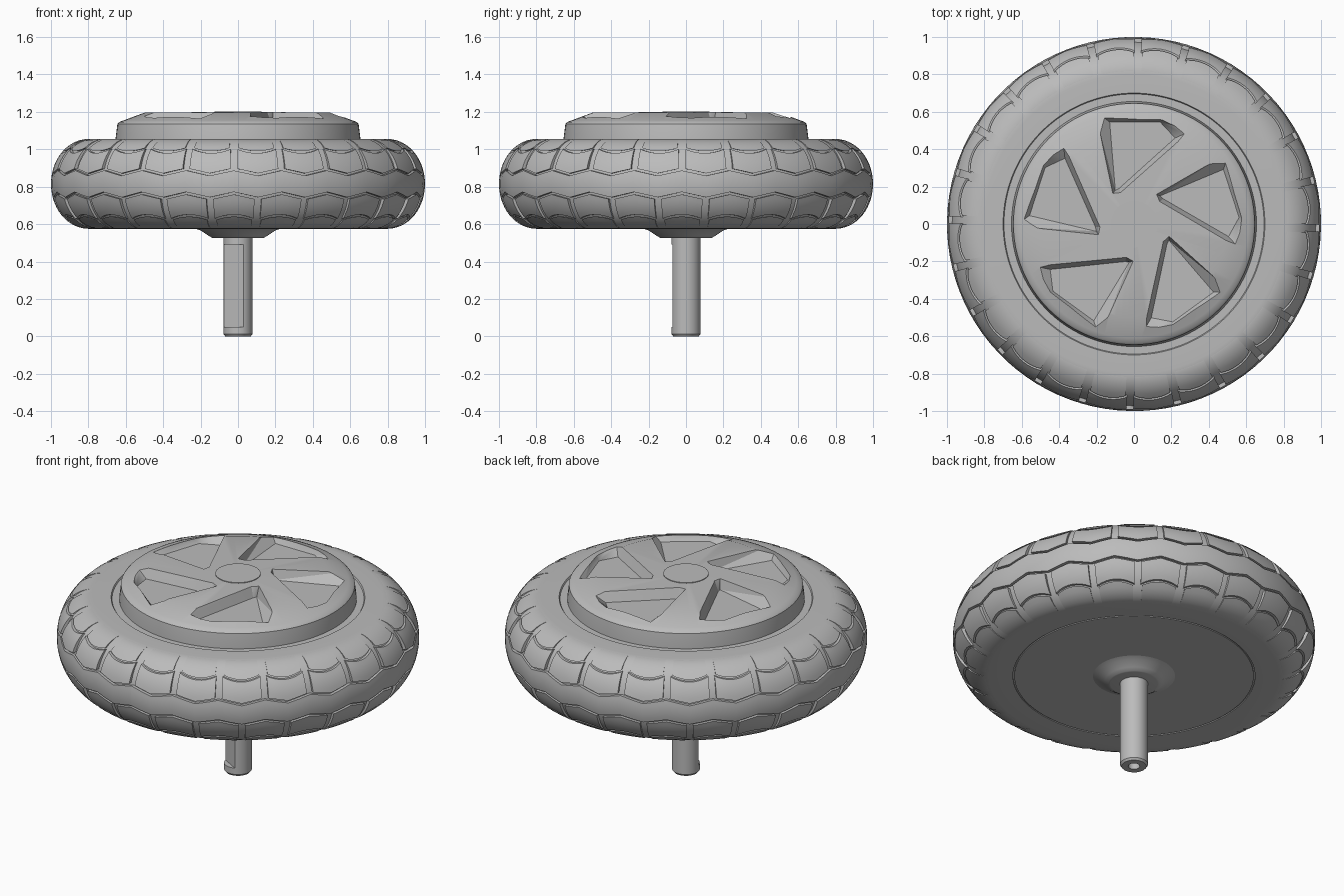
import bpy, bmesh
from math import sin, cos, pi, radians
from mathutils import Matrix, Vector

cube = bpy.data.objects.get("Cube")
if cube:
    bpy.data.objects.remove(cube, do_unlink=True)

grey = bpy.data.materials.new("matte grey")
grey.use_nodes = True
grey.diffuse_color = (0.5, 0.5, 0.5, 1)
grey.node_tree.nodes["Principled BSDF"].inputs["Base Color"].default_value = (0.5, 0.5, 0.5, 1)


def finish(bm, name, angle=30):
    bmesh.ops.remove_doubles(bm, verts=bm.verts, dist=1e-5)
    bmesh.ops.recalc_face_normals(bm, faces=bm.faces)
    mesh = bpy.data.meshes.new(name)
    bm.to_mesh(mesh)
    bm.free()
    mesh.materials.append(grey)
    ob = bpy.data.objects.new(name, mesh)
    bpy.context.collection.objects.link(ob)
    smooth(ob, angle)
    return ob


def smooth(ob, angle=30):
    bpy.ops.object.select_all(action='DESELECT')
    ob.select_set(True)
    bpy.context.view_layer.objects.active = ob
    bpy.ops.object.shade_smooth_by_angle(angle=radians(angle))


def revolve(name, profile, steps=96):
    bm = bmesh.new()
    verts = [bm.verts.new((r, 0, z)) for r, z in profile]
    edges = [bm.edges.new(p) for p in zip(verts, verts[1:])]
    bmesh.ops.spin(bm, geom=verts + edges, cent=(0, 0, 0), axis=(0, 0, 1),
                   angle=2 * pi, steps=steps, use_merge=False)
    bmesh.ops.remove_doubles(bm, verts=bm.verts, dist=1e-5)
    return finish(bm, name)


def cut(ob, cutter):
    mod = ob.modifiers.new("cut", 'BOOLEAN')
    mod.object = cutter
    mod.operation = 'DIFFERENCE'
    mod.solver = 'EXACT'
    bpy.context.view_layer.objects.active = ob
    bpy.ops.object.modifier_apply(modifier=mod.name)
    bpy.data.objects.remove(cutter, do_unlink=True)
    smooth(ob)


# Tyre: an elliptical bulge on a flat disc
MID, HALF, BEAD, OUTER, FLOOR = 0.815, 0.24, 0.8, 0.2, 0.18


def on_tyre(theta, phi, bulge):
    p = radians(phi)
    r = BEAD + bulge * cos(p)
    return r * cos(theta), r * sin(theta), MID + HALF * sin(p)


LOW, TOP = MID - HALF, MID + HALF
bulge = [on_tyre(0, phi, FLOOR) for phi in range(-90, 91, 6)]
revolve("tyre_core",
        [(0, LOW), (0.66, LOW), (0.66, LOW + 0.006), (0.668, LOW + 0.006), (0.668, LOW)]
        + [(x, z) for x, y, z in bulge]
        + [(0.7, TOP), (0.695, TOP - 0.008), (0, TOP - 0.008)], 120)

# Tread
COUNT = 24
PITCH = 2 * pi / COUNT
START = radians(-91.3)


def patch(bm, th0, th1, lo, hi, nu, nv):
    """Raised pad between two angles, with skirts down to the groove floor."""
    def point(i, j):
        u = min(max(i, 0), nu) / nu
        v = min(max(j, 0), nv) / nv
        th = th0 + (th1 - th0) * u
        a, b = lo(th), hi(th)
        inside = 0 <= i <= nu and 0 <= j <= nv
        return bm.verts.new(on_tyre(th, a + (b - a) * v, OUTER if inside else FLOOR - 0.005))
    grid = [[point(i, j) for j in range(-1, nv + 2)] for i in range(-1, nu + 2)]
    for a, b in zip(grid, grid[1:]):
        for j in range(nv + 2):
            bm.faces.new((a[j], b[j], b[j + 1], a[j + 1]))


def zigzag(th, start):
    t = ((th - start) / PITCH + 1e-6) % 1
    return 12 + 7 * abs(2 * t - 1)


def scallop(th, start):
    t = ((th - start) / PITCH) % 1
    return 55 - 10 * (1 - (2 * t - 1) ** 2)


STARTS = {1: START, -1: START + PITCH / 2}
bm = bmesh.new()
patch(bm, START, START + 2 * pi,
      lambda th: 1.6 - zigzag(th, STARTS[-1]), lambda th: zigzag(th, STARTS[1]) - 1.6, COUNT * 4, 6)
finish(bm, "tread_centre_band")

for side, label in ((1, "upper"), (-1, "lower")):
    start = STARTS[side]
    shoulder, inner = bmesh.new(), bmesh.new()
    for k in range(COUNT):
        a, b = start + k * PITCH, start + (k + 1) * PITCH
        patch(shoulder, a + 0.019, b - 0.019,
              lambda th: side * (zigzag(th, start) + 1.6),
              lambda th: side * (scallop(th, start) - 1.8), 8, 5)
        patch(inner, a + 0.027, b - 0.027,
              lambda th: side * (scallop(th, start) + 1.8), lambda th: side * 84, 8, 4)
    finish(shoulder, label + "_shoulder_blocks")
    finish(inner, label + "_inner_blocks")

# Hub cover with five swirling pockets
hub = revolve("hub_cover", [(0, 1.03), (0.655, 1.03), (0.655, 1.055), (0.645, 1.135),
                            (0.635, 1.146), (0.61, 1.155), (0.5, 1.196), (0, 1.2)])
rim = [(0.31, 0.50), (0.16, 0.575), (-0.21, 0.605), (-0.115, 0.16), (-0.07, 0.165)]
floor = [(0.22, 0.46), (0.14, 0.545), (-0.13, 0.545), (-0.10, 0.18), (-0.08, 0.19)]
for k in range(5):
    bm = bmesh.new()
    top = [bm.verts.new((x, y, 1.207)) for x, y in rim]
    base = [bm.verts.new((x, y, 1.14)) for x, y in floor]
    bm.faces.new(top)
    bm.faces.new(base)
    for i in range(5):
        j = (i + 1) % 5
        bm.faces.new((top[i], top[j], base[j]))
        bm.faces.new((top[i], base[j], base[i]))
    bm.transform(Matrix.Rotation(k * 2 * pi / 5, 4, 'Z'))
    cut(hub, finish(bm, "pocket_cutter"))

revolve("hub_centre_disc", [(0, 1.18), (0.125, 1.18), (0.125, 1.203), (0, 1.203)], 48)

# Underside boss
revolve("axle_boss", [(0, 0.58), (0.23, 0.576), (0.2, 0.566), (0.16, 0.54), (0.14, 0.527),
                      (0.13, 0.525), (0, 0.525)], 64)

# Axle with a side flat and a hole in its end
axle = revolve("axle", [(0, 0.55), (0.077, 0.55), (0.077, 0.012), (0.068, 0), (0.032, 0),
                        (0.032, 0.06), (0, 0.06)], 48)
bm = bmesh.new()
bmesh.ops.create_cube(bm, size=1)
bm.transform(Matrix.Rotation(radians(-119.5), 4, 'Z')
             @ Matrix.Translation(Vector((0.098, 0, 0.27)))
             @ Matrix.Diagonal((0.1, 0.3, 0.44, 1)))
cut(axle, finish(bm, "flat_cutter"))
